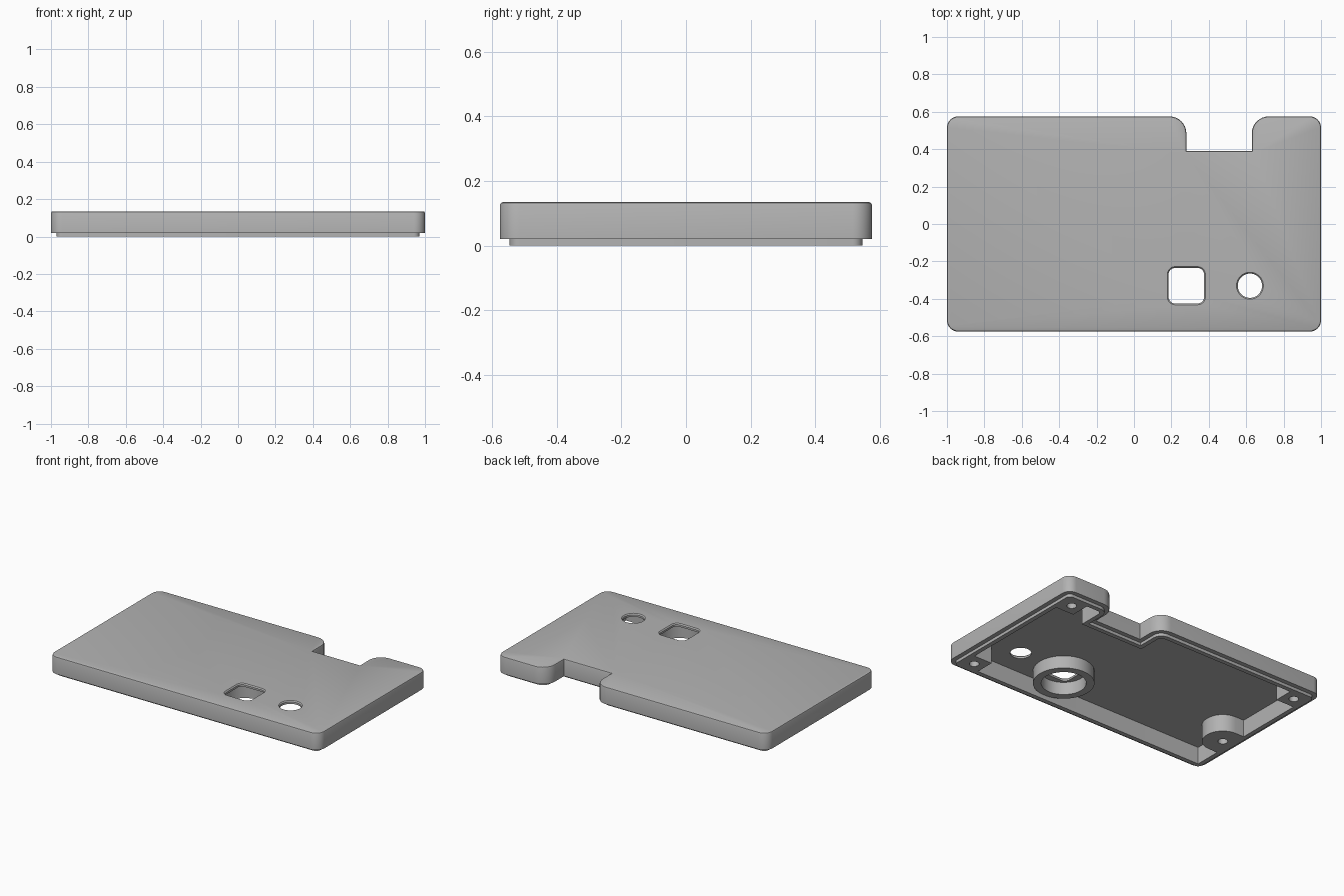
import bpy, bmesh, math

if "Cube" in bpy.data.objects:
    bpy.data.objects.remove(bpy.data.objects["Cube"])

gray = bpy.data.materials.new("plain_gray")
gray.use_nodes = True
GRAY = (0.45, 0.45, 0.45, 1)
gray.diffuse_color = GRAY
gray.node_tree.nodes["Principled BSDF"].inputs["Base Color"].default_value = GRAY

STEPS = 8


def outline(corners, inset=0.0):
    """Counter-clockwise right-angled outline with rounded corners, moved inward by inset."""
    pts = []
    n = len(corners)
    for i, (x, y, r) in enumerate(corners):
        px, py, _ = corners[i - 1]
        qx, qy, _ = corners[(i + 1) % n]
        a = ((x > px) - (x < px), (y > py) - (y < py))
        b = ((qx > x) - (qx < x), (qy > y) - (qy < y))
        convex = a[0] * b[1] - a[1] * b[0] > 0
        # inward normal is the left side of each edge
        cx = x + inset * (-a[1] - b[1])
        cy = y + inset * (a[0] + b[0])
        if not convex or r == 0:
            pts.append((cx, cy))
            continue
        r = max(r - inset, 0.002)
        ox, oy = cx + r * (b[0] - a[0]), cy + r * (b[1] - a[1])
        start = math.atan2(-b[1], -b[0])
        for k in range(STEPS + 1):
            t = start + math.pi / 2 * k / STEPS
            pts.append((ox + r * math.cos(t), oy + r * math.sin(t)))
    return pts


def rect(x0, x1, y0, y1, r=0.0, r_right=None):
    rr = r if r_right is None else r_right
    return [(x0, y0, r), (x1, y0, rr), (x1, y1, rr), (x0, y1, r)]


def disc(x, y, r):
    return rect(x - r, x + r, y - r, y + r, r)


def loft(name, corners, levels):
    """Stack the outline at (inset, height) levels and close both ends."""
    bm = bmesh.new()
    rings = [[bm.verts.new((x, y, z)) for x, y in outline(corners, d)] for d, z in levels]
    n = len(rings[0])
    for lo, hi in zip(rings, rings[1:]):
        for i in range(n):
            j = (i + 1) % n
            bm.faces.new((lo[i], lo[j], hi[j], hi[i]))
    bm.faces.new(rings[0][::-1])
    bm.faces.new(rings[-1])
    bmesh.ops.remove_doubles(bm, verts=bm.verts, dist=1e-5)
    bmesh.ops.recalc_face_normals(bm, faces=bm.faces)
    mesh = bpy.data.meshes.new(name)
    bm.to_mesh(mesh)
    bm.free()
    mesh.materials.append(gray)
    ob = bpy.data.objects.new(name, mesh)
    bpy.context.collection.objects.link(ob)
    return ob


def combine(target, tool, operation):
    mod = target.modifiers.new("cut", "BOOLEAN")
    mod.object, mod.operation, mod.solver = tool, operation, "EXACT"
    bpy.ops.object.select_all(action="DESELECT")
    bpy.context.view_layer.objects.active = target
    target.select_set(True)
    bpy.ops.object.modifier_apply(modifier=mod.name)
    bpy.data.objects.remove(tool)


CEILING = 0.115
PLATE = [(-1, -.575, .06), (1, -.575, .06), (1, .575, .06), (.63, .575, .09),
         (.63, .39, 0), (.28, .39, 0), (.28, .575, .09), (-1, .575, .06)]

# Shell with stepped lip below and softened top edge
lid = loft("lid", PLATE, [(.03, 0), (.03, .02), (0, .02), (0, .125),
                          (.003, .132), (.01, .135)])
combine(lid, loft("cavity", PLATE, [(.06, -.1), (.06, CEILING)]), "DIFFERENCE")

# Screw bosses: three corner blocks and one rounded side block
bosses = []
for sx, sy in ((1, 1), (1, -1), (-1, 1)):
    xs = sorted((sx * .805, sx * .95))
    ys = sorted((sy * .385, sy * .53))
    bosses.append((rect(*xs, *ys), sx * .88, sy * .46))
bosses.append((rect(-.95, -.755, -.335, -.085, 0, .12), -.88, -.21))
for shape, hx, hy in bosses:
    combine(lid, loft("boss", shape, [(0, 0), (0, .122)]), "UNION")
    combine(lid, loft("screw_hole", disc(hx, hy, .03), [(0, -.1), (0, .1)]), "DIFFERENCE")

# Round collar under the square window
combine(lid, loft("collar", disc(.28, -.33, .187), [(0, .03), (0, .122)]), "UNION")
combine(lid, loft("collar_bore", disc(.28, -.33, .137), [(0, -.1), (0, CEILING)]), "DIFFERENCE")

# Square window and round hole, both with a chamfered upper edge
for shape in (rect(.185, .375, -.425, -.235, .035), disc(.62, -.33, .065)):
    combine(lid, loft("opening", shape, [(0, -.1), (0, .128), (-.012, .14)]), "DIFFERENCE")

bpy.ops.object.shade_smooth_by_angle(angle=math.radians(30))
